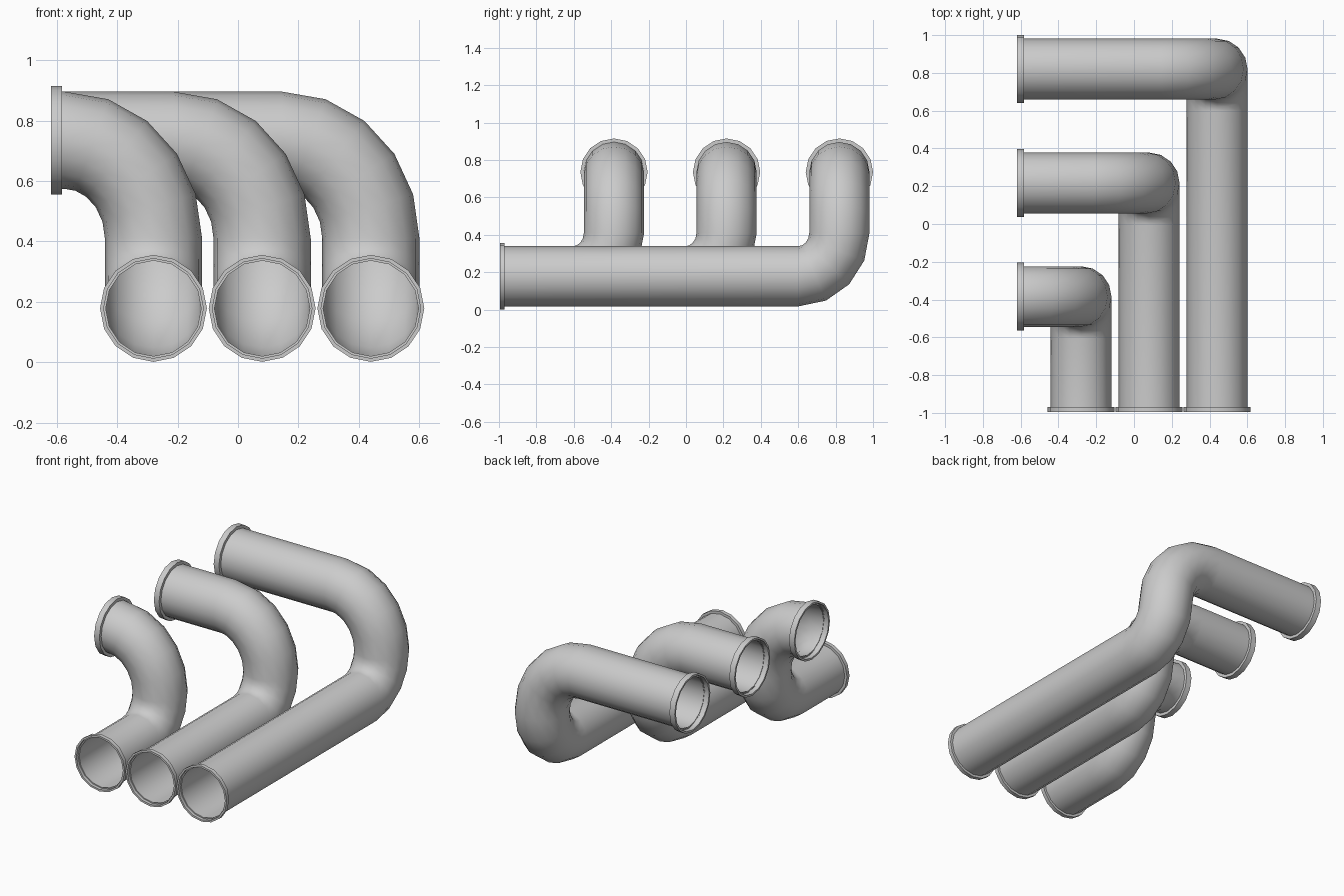
import bpy, bmesh
from math import sin, cos, pi
from mathutils import Vector

if "Cube" in bpy.data.objects:
    bpy.data.objects.remove(bpy.data.objects["Cube"])

SIDES = 16
R = 0.161            # pipe radius
Z_LOW, Z_HIGH, Z_MID = 0.178, 0.735, 0.41
FRONT_Y, LEFT_X = -0.975, -0.595


def loft(name, rings, closed=False):
    """Skin a list of (centre, tangent, radius) rings with carried frames."""
    bm = bmesh.new()
    t0 = rings[0][1].normalized()
    u = t0.cross(Vector((0, 0, 1))).normalized()
    loops = []
    for c, t, r in rings:
        t = t.normalized()
        u = t0.rotation_difference(t) @ u
        v = u.cross(t)
        t0 = t
        loops.append([bm.verts.new(c + r * (cos(a) * u + sin(a) * v))
                      for a in (2 * pi * i / SIDES for i in range(SIDES))])
    pairs = list(zip(loops, loops[1:]))
    if closed:
        pairs.append((loops[-1], loops[0]))
    for a, b in pairs:
        for i in range(SIDES):
            j = (i + 1) % SIDES
            bm.faces.new((a[i], a[j], b[j], b[i]))
    bmesh.ops.recalc_face_normals(bm, faces=bm.faces)
    me = bpy.data.meshes.new(name)
    bm.to_mesh(me)
    bm.free()
    ob = bpy.data.objects.new(name, me)
    bpy.context.collection.objects.link(ob)
    bpy.ops.object.select_all(action='DESELECT')
    ob.select_set(True)
    bpy.context.view_layer.objects.active = ob
    bpy.ops.object.shade_smooth_by_angle(angle=pi / 4)
    return ob


def flange(name, outer_end, direction, depth, r_out):
    """Open collar: outer wall, thin lip and an inner step down to the pipe."""
    d = Vector(direction)
    e = Vector(outer_end)
    back = e + d * depth
    loft(name, [(back, d, R - 0.003), (back, d, r_out), (e, d, r_out),
                (e, d, r_out - 0.012), (e + d * depth * 0.8, d, r_out - 0.012),
                (e + d * depth * 0.8, d, R - 0.003)], closed=True)


def pipe(label, x, y):
    a1, b1 = 0.22, Z_MID - Z_LOW      # lower bend: back then up
    a2, b2 = 0.295, Z_HIGH - Z_MID    # upper bend: up then left
    path = [(Vector((x, FRONT_Y, Z_LOW)), Vector((0, 1, 0)), R)]
    for i in range(5):
        t = i / 4 * pi / 2
        path.append((Vector((x, y - a1 + a1 * sin(t), Z_LOW + b1 * (1 - cos(t)))),
                     Vector((0, a1 * cos(t), b1 * sin(t))), R))
    for i in range(1, 6):
        t = i / 5 * pi / 2
        path.append((Vector((x - a2 * (1 - cos(t)), y, Z_MID + b2 * sin(t))),
                     Vector((-a2 * sin(t), 0, b2 * cos(t))), R))
    path.append((Vector((LEFT_X, y, Z_HIGH)), Vector((-1, 0, 0)), R))
    loft(label + "_pipe", path)
    flange(label + "_front_flange", (x, -0.995, Z_LOW), (0, 1, 0), 0.025, 0.177)
    flange(label + "_side_flange", (-0.62, y, Z_HIGH), (1, 0, 0), 0.037, 0.18)


# Three nested pipes, short to long
for label, x, y in (("short", -0.28, -0.385),
                    ("middle", 0.08, 0.217),
                    ("long", 0.44, 0.82)):
    pipe(label, x, y)
